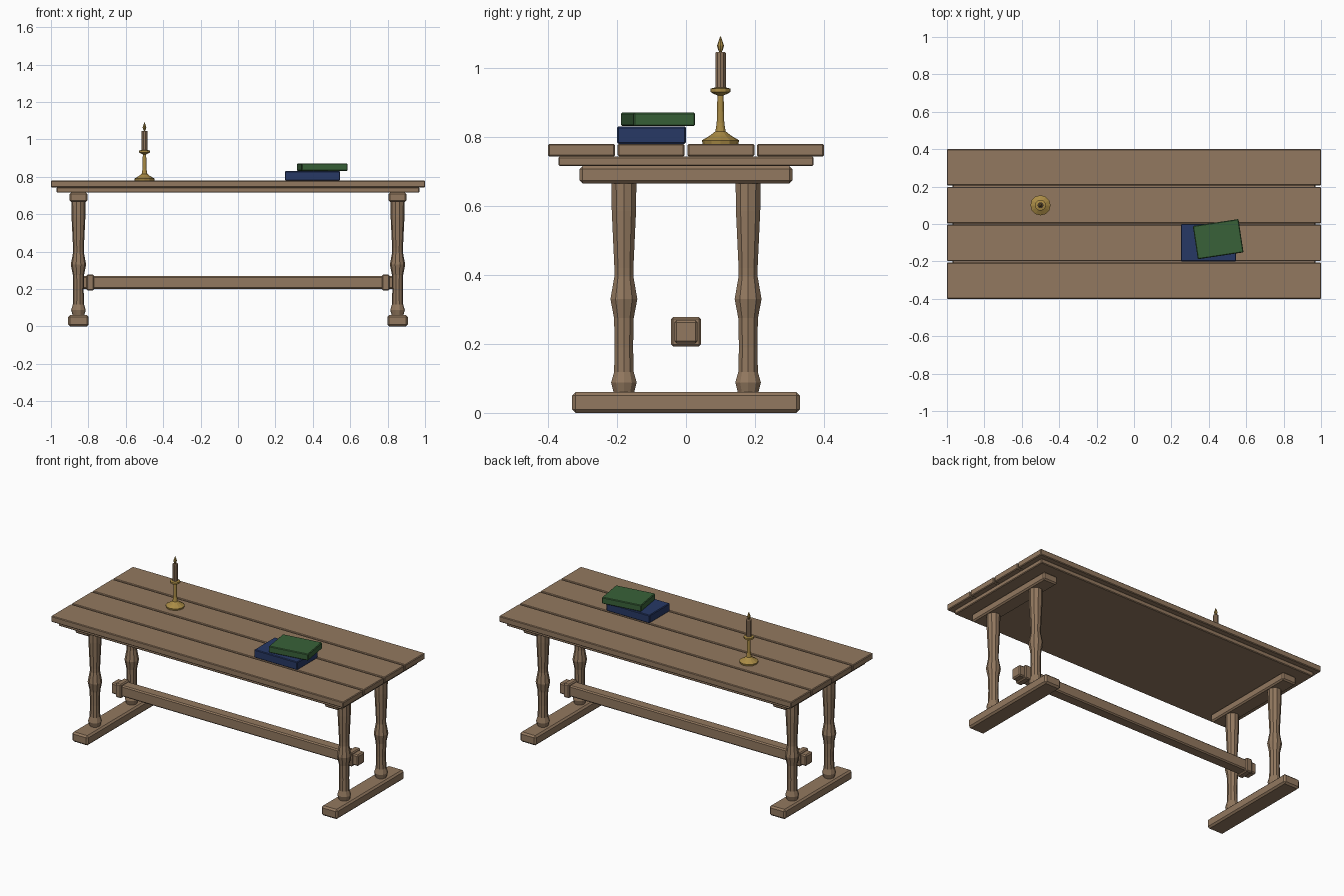
import bpy, bmesh, math
from mathutils import Matrix

if "Cube" in bpy.data.objects:
    bpy.data.objects.remove(bpy.data.objects["Cube"])


def material(name, rgb):
    m = bpy.data.materials.new(name)
    m.diffuse_color = (*rgb, 1)
    m.use_nodes = True
    m.node_tree.nodes["Principled BSDF"].inputs["Base Color"].default_value = m.diffuse_color
    return m


WOOD = material("brown wood", (0.29, 0.19, 0.115))
BRASS = material("brass", (0.40, 0.26, 0.06))
BLUE = material("blue cover", (0.02, 0.04, 0.13))
GREEN = material("green cover", (0.04, 0.12, 0.04))


def add_object(name, bm, mat, loc, rot=0):
    bmesh.ops.recalc_face_normals(bm, faces=bm.faces)
    me = bpy.data.meshes.new(name)
    bm.to_mesh(me)
    bm.free()
    me.materials.append(mat)
    ob = bpy.data.objects.new(name, me)
    ob.location = loc
    ob.rotation_euler.z = rot
    bpy.context.collection.objects.link(ob)
    return ob


def box(name, loc, size, mat=WOOD, bevel=0.005, rot=0):
    """Chamfered box centred on loc."""
    bm = bmesh.new()
    bmesh.ops.create_cube(bm, size=1, matrix=Matrix.Diagonal((*size, 1)))
    bmesh.ops.bevel(bm, geom=bm.edges[:], offset=bevel, segments=1, affect='EDGES')
    return add_object(name, bm, mat, loc, rot)


def turned(name, loc, profile, sides, mat=WOOD):
    """Faceted turning from (radius, z) pairs, capped at both ends."""
    bm = bmesh.new()
    rings = [[bm.verts.new((r * math.cos(2 * math.pi * i / sides),
                            r * math.sin(2 * math.pi * i / sides), z))
              for i in range(sides)] for r, z in profile]
    for a, b in zip(rings, rings[1:]):
        for i in range(sides):
            j = (i + 1) % sides
            bm.faces.new((a[i], a[j], b[j], b[i]))
    bm.faces.new(rings[0])
    bm.faces.new(rings[-1])
    return add_object(name, bm, mat, loc)


# Table top: four planks on a sub-board
for i in range(4):
    box(f"plank_{i + 1}", (0, (i - 1.5) * 0.202, 0.7615), (2.0, 0.194, 0.037), bevel=0.004)
box("under_board", (0, 0, 0.729), (1.94, 0.74, 0.028), bevel=0.004)

# Trestle ends: foot, bearer and two turned legs, plus stretcher collar
LEG = [(0.030, 0.055), (0.039, 0.088), (0.030, 0.118), (0.028, 0.19), (0.030, 0.275),
       (0.041, 0.33), (0.029, 0.395), (0.029, 0.42), (0.037, 0.585), (0.038, 0.67)]
for side, sx in (("left", -1), ("right", 1)):
    x = 0.853 * sx
    box(f"{side}_foot", (x, 0, 0.03), (0.11, 0.66, 0.06), bevel=0.01)
    box(f"{side}_bearer", (x, 0, 0.69), (0.095, 0.616, 0.05), bevel=0.008)
    for end, sy in (("front", -1), ("back", 1)):
        turned(f"{side}_{end}_leg", (x, 0.18 * sy, 0), LEG, 10)
    box(f"{side}_stretcher_collar", (0.79 * sx, 0, 0.235), (0.04, 0.086, 0.086), bevel=0.006)
box("stretcher", (0, 0, 0.235), (1.69, 0.068, 0.068), bevel=0.007)

# Candlestick, candle and flame
C = (-0.5, 0.1, 0.78)
turned("candlestick", C, [(0.052, 0), (0.054, 0.010), (0.030, 0.024), (0.015, 0.036),
                          (0.011, 0.060), (0.009, 0.140), (0.020, 0.145),
                          (0.029, 0.150), (0.029, 0.160), (0.016, 0.163)], 12, BRASS)
turned("candle", C, [(0.016, 0.155), (0.016, 0.263), (0.014, 0.266)], 10)
turned("flame", C, [(0.003, 0.264), (0.008, 0.276), (0.010, 0.285),
                    (0.005, 0.300), (0.0005, 0.312)], 8, BRASS)

# Stacked books
box("lower_book", (0.398, -0.1, 0.805), (0.295, 0.2, 0.05), BLUE, 0.004)
box("upper_book", (0.45, -0.081, 0.851), (0.247, 0.18, 0.04), GREEN, 0.004, 0.15)
